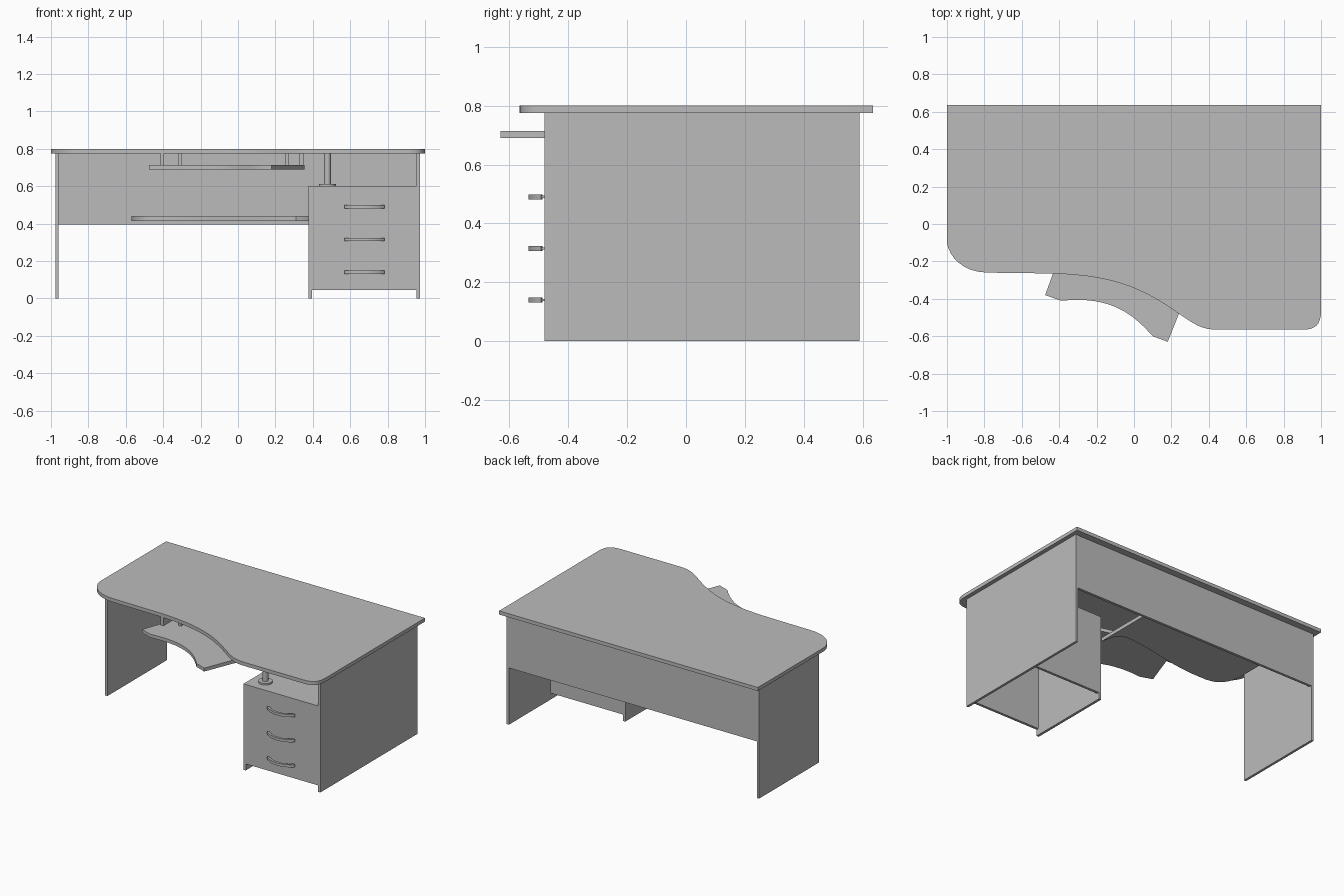
import bpy, bmesh, math
from mathutils import Vector

old = bpy.data.objects.get("Cube")
if old:
    bpy.data.objects.remove(old, do_unlink=True)

GREY = (0.5, 0.5, 0.5, 1.0)
mat = bpy.data.materials.new("plain grey")
mat.use_nodes = True
mat.diffuse_color = GREY
mat.node_tree.nodes["Principled BSDF"].inputs["Base Color"].default_value = GREY


def finish(name, bm, smooth=False):
    bmesh.ops.recalc_face_normals(bm, faces=bm.faces)
    mesh = bpy.data.meshes.new(name)
    bm.to_mesh(mesh)
    bm.free()
    mesh.materials.append(mat)
    obj = bpy.data.objects.new(name, mesh)
    bpy.context.collection.objects.link(obj)
    if smooth:
        bpy.ops.object.select_all(action="DESELECT")
        obj.select_set(True)
        bpy.context.view_layer.objects.active = obj
        bpy.ops.object.shade_smooth_by_angle(angle=math.radians(35))
    return obj


def box(name, x, y, z):
    bm = bmesh.new()
    bmesh.ops.create_cube(bm, size=1)
    for v in bm.verts:
        v.co = [a + (b - a) * (c + 0.5) for (a, b), c in zip((x, y, z), v.co)]
    return finish(name, bm)


def board(name, outline, z0, z1):
    """Flat board cut to an outline."""
    bm = bmesh.new()
    face = bm.faces.new([bm.verts.new((x, y, z0)) for x, y in outline])
    made = bmesh.ops.extrude_face_region(bm, geom=[face])["geom"]
    bmesh.ops.translate(bm, vec=(0, 0, z1 - z0),
                        verts=[g for g in made if isinstance(g, bmesh.types.BMVert)])
    return finish(name, bm, True)


def cylinder(name, x, y, z0, z1, r):
    bm = bmesh.new()
    bmesh.ops.create_cone(bm, cap_ends=True, segments=24, radius1=r, radius2=r, depth=z1 - z0)
    bmesh.ops.translate(bm, vec=(x, y, (z0 + z1) / 2), verts=bm.verts)
    return finish(name, bm, True)


def curve(a, b, c, d, n=8):
    """Points along a cubic curve."""
    a, b, c, d = map(Vector, (a, b, c, d))
    pts = []
    for i in range(n + 1):
        t = i / n
        s = 1 - t
        p = a * s**3 + b * 3 * s * s * t + c * 3 * s * t * t + d * t**3
        pts.append((p.x, p.y))
    return pts


# Worktop with a swept front edge
front = curve((1, -.46), (1, -.54), (.97, -.565), (.9, -.565))
front += curve((.45, -.565), (.36, -.565), (.33, -.54), (.24, -.48))
front += curve((.24, -.48), (.02, -.32), (-.16, -.268), (-.48, -.264), 12)[1:]
front += curve((-.78, -.26), (-.92, -.26), (-.99, -.17), (-1, -.1))
board("worktop", [(-1, .635), (1, .635)] + front, .775, .8)

# Side panels and modesty panel
box("right_side_panel", (.955, .972), (-.48, .59), (0, .775))
box("left_side_panel", (-.977, -.96), (-.07, .59), (0, .775))
box("modesty_panel", (-.96, .955), (.57, .588), (.395, .775))

# Drawer cabinet, open underneath
box("cabinet_inner_side", (.378, .396), (-.48, .13), (0, .6))
box("cabinet_front", (.396, .955), (-.48, -.462), (.045, .6))
box("cabinet_back", (.396, .955), (.112, .13), (.045, .6))
box("cabinet_top", (.396, .955), (-.462, .112), (.585, .6))

# Bowed drawer handles with short pins
mid, half = .677, .107
for i, z in enumerate((.14, .315, .49)):
    outer = curve((mid - half, -.492), (mid - half / 2, -.55), (mid + half / 2, -.55),
                  (mid + half, -.492), 12)
    inner = curve((mid + half - .018, -.488), (mid + half / 2, -.53), (mid - half / 2, -.53),
                  (mid - half + .018, -.488), 12)
    board(f"drawer_handle_{i + 1}", outer + inner, z - .009, z + .009)
    for side in (-1, 1):
        x = mid + side * (half - .01)
        box(f"handle_pin_{i + 1}", (x - .004, x + .004), (-.495, -.478), (z - .004, z + .004))

# Support post on the cabinet
cylinder("support_post", .478, -.38, .6, .775, .018)
cylinder("post_flange", .478, -.38, .6, .612, .045)

# Curved keyboard tray and its hangers
tray = curve((-.39, -.41), (-.15, -.385), (-.02, -.46), (.1, -.6), 10)
tray += [(.18, -.63), (.24, -.48), (.355, -.2)]
tray += curve((.27, -.17), (.1, -.09), (-.1, -.06), (-.36, -.06))
tray += [(-.435, -.27), (-.475, -.38)]
board("keyboard_tray", tray, .69, .714)
for x, y in ((-.405, -.2), (-.31, -.14), (.26, -.22), (.34, -.2)):
    box("tray_hanger", (x - .01, x + .01), (y - .06, y + .06), (.712, .775))

# Low shelf fixed to the modesty panel
shelf = [(.385, .57), (.385, .14), (.36, .23)]
shelf += curve((.31, .28), (.1, .28), (-.1, .2), (-.32, .195))
shelf += curve((-.42, .195), (-.52, .2), (-.57, .26), (-.57, .38))
board("low_shelf", shelf + [(-.57, .57)], .415, .44)
